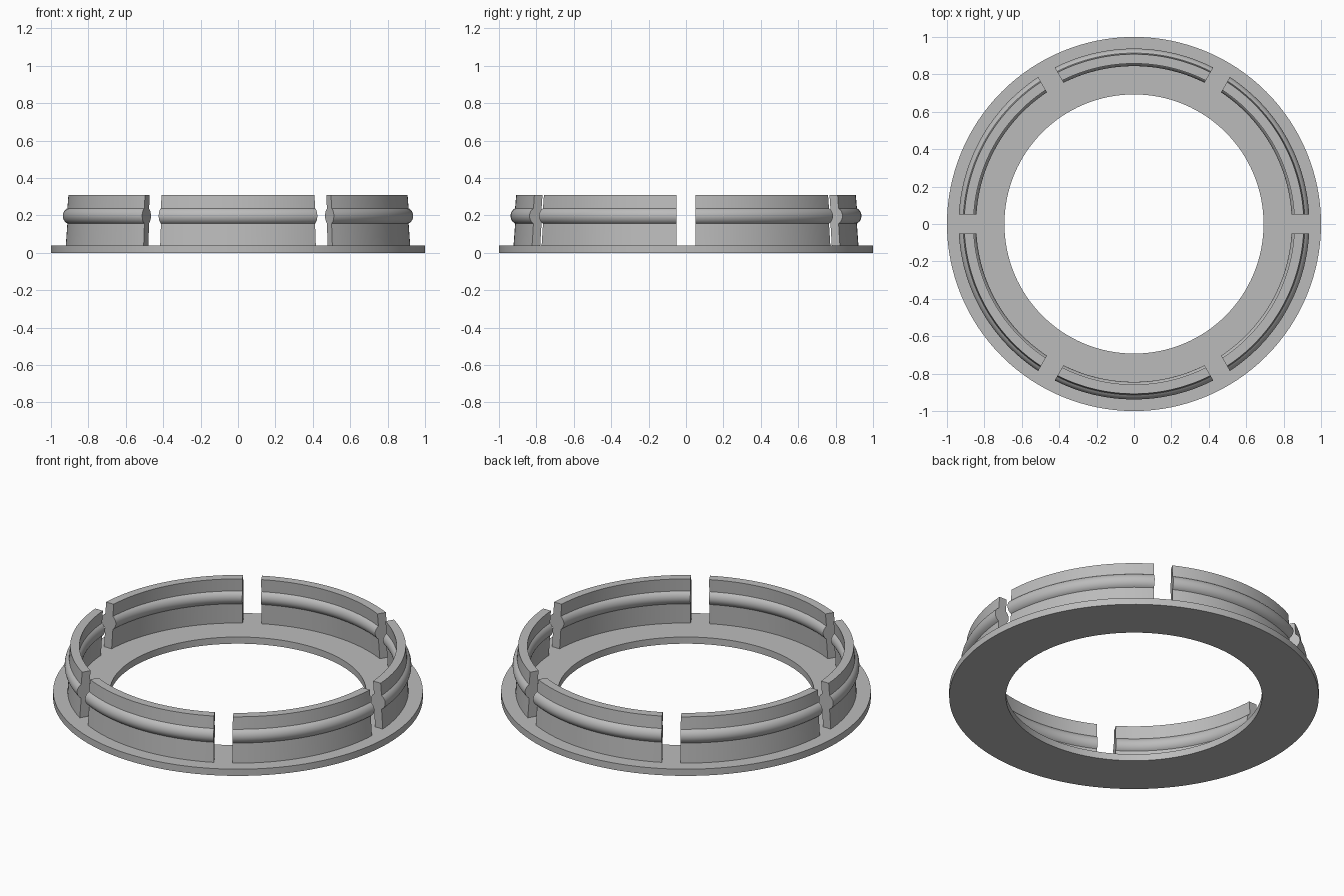
import bpy, bmesh
from math import sin, cos, pi, asin, radians, atan2, sqrt

cube = bpy.data.objects.get("Cube")
if cube:
    bpy.data.objects.remove(cube)

GREY = (0.5, 0.5, 0.5, 1)
grey = bpy.data.materials.new("plain grey")
grey.use_nodes = True
grey.diffuse_color = GREY
grey.node_tree.nodes["Principled BSDF"].inputs["Base Color"].default_value = GREY


def sweep(name, profile, steps, centre=0.0, half_gap=None):
    """Turn a closed (radius, z) profile about z, fully or between two parallel gaps."""
    bm = bmesh.new()
    closed = half_gap is None
    rings = []
    for i in range(steps if closed else steps + 1):
        ring = []
        for r, z in profile:
            if closed:
                a = 2 * pi * i / steps
            else:
                a = centre + (pi / 6 - asin(half_gap / r)) * (2 * i / steps - 1)
            ring.append(bm.verts.new((r * cos(a), r * sin(a), z)))
        rings.append(ring)
    n = len(profile)
    pairs = list(zip(rings, rings[1:]))
    if closed:
        pairs.append((rings[-1], rings[0]))
    for a, b in pairs:
        for j in range(n):
            k = (j + 1) % n
            bm.faces.new((a[j], b[j], b[k], a[k]))
    if not closed:
        bm.faces.new(rings[0])
        bm.faces.new(rings[-1][::-1])
    bmesh.ops.recalc_face_normals(bm, faces=bm.faces)
    mesh = bpy.data.meshes.new(name)
    bm.to_mesh(mesh)
    bm.free()
    mesh.materials.append(grey)
    obj = bpy.data.objects.new(name, mesh)
    bpy.context.collection.objects.link(obj)
    bpy.ops.object.select_all(action="DESELECT")
    obj.select_set(True)
    bpy.context.view_layer.objects.active = obj
    bpy.ops.object.shade_smooth_by_angle(angle=radians(25))
    return obj


# Flat ring flange
BASE = 0.04
sweep("base_ring", [(0.693, 0), (1, 0), (1, BASE), (0.693, BASE)], 128)

# Wall section: leans inward, with a round bead bulging on both sides
TOP, BEAD_R, BEAD_Z, BEAD = 0.31, 0.891, 0.197, 0.047


def wall_radius(bottom, z):
    return bottom - 0.014 * (z - BASE) / (TOP - BASE)


def bead_arc(bottom, side):
    """Arc of the bead outside one wall face, going up (side 1) or down (side -1)."""
    points = []
    offset = abs(wall_radius(bottom, BEAD_Z) - BEAD_R)
    half = atan2(sqrt(BEAD ** 2 - offset ** 2), offset)
    for i in range(13):
        t = half * (i / 6 - 1)
        points.append((BEAD_R + side * BEAD * cos(t), BEAD_Z + side * BEAD * sin(t)))
    return points


OUTER, INNER = 0.922, 0.872
section = [(OUTER, BASE), *bead_arc(OUTER, 1), (wall_radius(OUTER, TOP), TOP),
           (wall_radius(INNER, TOP), TOP), *bead_arc(INNER, -1), (INNER, BASE)]

# Six clip walls separated by parallel-sided gaps
for k in range(6):
    sweep(f"clip_wall_{k + 1}", section, 24, radians(30 + 60 * k), 0.051)
